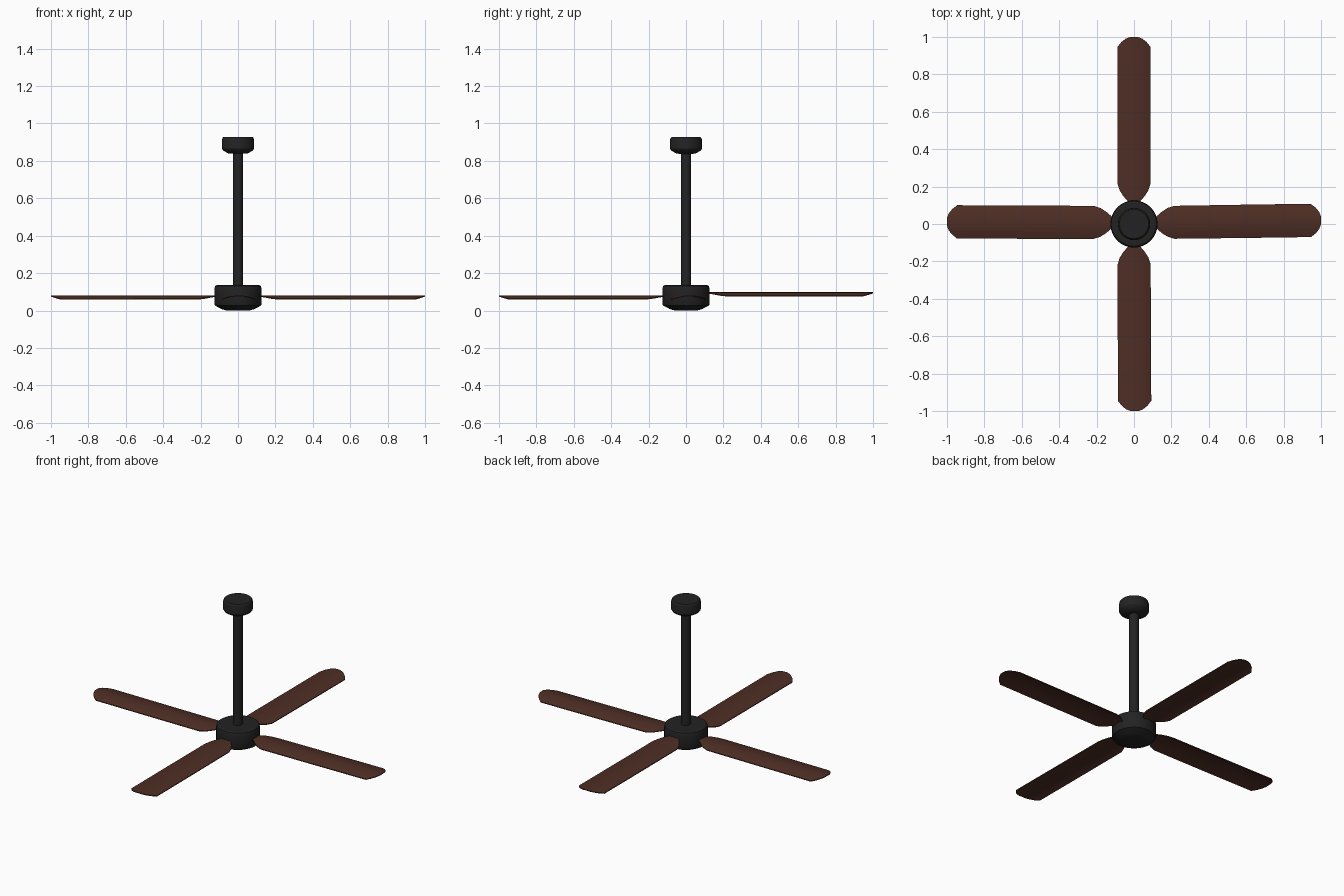
import bpy, bmesh, math
from mathutils import Matrix

if "Cube" in bpy.data.objects:
    bpy.data.objects.remove(bpy.data.objects["Cube"])


def material(name, rgb):
    m = bpy.data.materials.new(name)
    m.diffuse_color = (*rgb, 1)
    m.use_nodes = True
    m.node_tree.nodes["Principled BSDF"].inputs["Base Color"].default_value = m.diffuse_color
    return m


black = material("matte black", (0.0165, 0.0165, 0.017))
brown = material("dark wood", (0.075, 0.027, 0.018))


def finish(bm, name, mat, angle):
    bmesh.ops.recalc_face_normals(bm, faces=bm.faces)
    me = bpy.data.meshes.new(name)
    bm.to_mesh(me)
    bm.free()
    ob = bpy.data.objects.new(name, me)
    bpy.context.collection.objects.link(ob)
    me.materials.append(mat)
    bpy.ops.object.select_all(action='DESELECT')
    ob.select_set(True)
    bpy.context.view_layer.objects.active = ob
    bpy.ops.object.shade_smooth_by_angle(angle=math.radians(angle))
    return ob


def lathe(name, profile, sides, mat):
    """Closed turned part from (radius, height) points, capped at both ends."""
    bm = bmesh.new()
    rings = [[bm.verts.new((r * math.cos(2 * math.pi * i / sides),
                            r * math.sin(2 * math.pi * i / sides), z))
              for i in range(sides)] for r, z in profile]
    for a, b in zip(rings, rings[1:]):
        for i in range(sides):
            j = (i + 1) % sides
            bm.faces.new((a[i], a[j], b[j], b[i]))
    bm.faces.new(rings[0])
    bm.faces.new(rings[-1])
    return finish(bm, name, mat, 30)


# Motor housing, down rod and ceiling canopy
lathe("motor_housing", [(0.06, 0.0), (0.085, 0.007), (0.122, 0.026), (0.126, 0.034),
                        (0.126, 0.118), (0.122, 0.131), (0.114, 0.136)], 32, black)
lathe("down_rod", [(0.028, 0.125), (0.028, 0.86)], 20, black)
lathe("ceiling_canopy", [(0.04, 0.838), (0.055, 0.841), (0.08, 0.856), (0.086, 0.866),
                         (0.086, 0.91), (0.083, 0.922), (0.078, 0.927)], 32, black)

# Blade outline as (distance from axis, half width)
OUTLINE = [(0.115, 0.028), (0.15, 0.058), (0.18, 0.077), (0.215, 0.088),
           (0.6, 0.089), (0.945, 0.089), (0.972, 0.068), (0.99, 0.045), (1.0, 0.02)]
COLS = 8


def blade(name, turn, side_shift, height):
    """Thin plank, arched across its width so the long edges droop."""
    bm = bmesh.new()
    layers = []
    for thick in (0, 0.005):
        layers.append([[bm.verts.new((
            u, w * (2 * c / COLS - 1),
            height - thick - 0.018 * (w * (2 * c / COLS - 1) / 0.089) ** 2))
            for c in range(COLS + 1)] for u, w in OUTLINE])
    top, low = layers
    n = len(OUTLINE) - 1
    for g in layers:
        for i in range(n):
            for c in range(COLS):
                bm.faces.new((g[i][c], g[i + 1][c], g[i + 1][c + 1], g[i][c + 1]))
    for c in (0, COLS):                      # long edges
        for i in range(n):
            bm.faces.new((top[i][c], top[i + 1][c], low[i + 1][c], low[i][c]))
    for i in (0, n):                         # root and tip edges
        for c in range(COLS):
            bm.faces.new((top[i][c], top[i][c + 1], low[i][c + 1], low[i][c]))
    bm.transform(Matrix.Translation((0, side_shift, 0))
                 @ Matrix.Rotation(math.radians(turn), 4, 'Z'))
    return finish(bm, name, brown, 35)


# Four blades; the back one sits slightly higher
blade("blade_right", 0.8, 0.006, 0.081)
blade("blade_back", 90, 0, 0.098)
blade("blade_left", 179.8, 0.008, 0.081)
blade("blade_front", 270.2, 0, 0.081)
